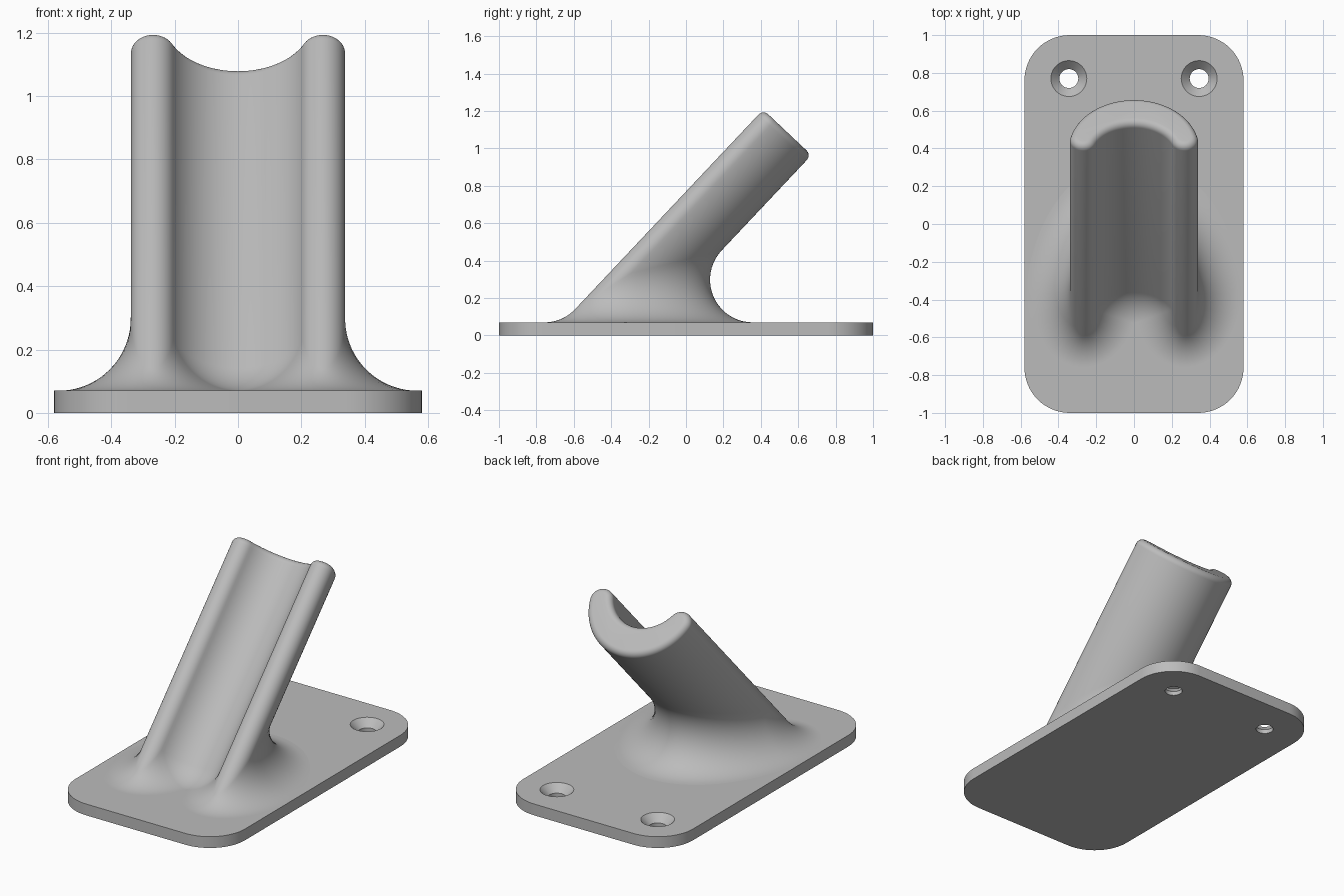
import bpy
import bmesh
from math import sin, cos, pi, radians, atan2, sqrt
from mathutils import Vector

cube = bpy.data.objects.get("Cube")
if cube:
    bpy.data.objects.remove(cube, do_unlink=True)

grey = bpy.data.materials.new("plain grey")
grey.use_nodes = True
grey.diffuse_color = (0.5, 0.5, 0.5, 1)
grey.node_tree.nodes["Principled BSDF"].inputs["Base Color"].default_value = (0.5, 0.5, 0.5, 1)

PLATE_TOP = 0.07
HALF_X, HALF_Y, CORNER = 0.58, 1.0, 0.24


def make_object(name, bm):
    bmesh.ops.remove_doubles(bm, verts=bm.verts[:], dist=1e-5)
    bmesh.ops.recalc_face_normals(bm, faces=bm.faces[:])
    mesh = bpy.data.meshes.new(name)
    bm.to_mesh(mesh)
    bm.free()
    mesh.materials.append(grey)
    obj = bpy.data.objects.new(name, mesh)
    bpy.context.collection.objects.link(obj)
    return obj


def activate(obj):
    bpy.ops.object.select_all(action="DESELECT")
    obj.select_set(True)
    bpy.context.view_layer.objects.active = obj


def loft(bm, rings, cap_start=False, cap_end=False):
    loops = [[bm.verts.new(p) for p in ring] for ring in rings]
    count = len(loops[0])
    for lower, upper in zip(loops, loops[1:]):
        for i in range(count):
            j = (i + 1) % count
            bm.faces.new((lower[i], lower[j], upper[j], upper[i]))
    if cap_start:
        bm.faces.new(loops[0][::-1])
    if cap_end:
        bm.faces.new(loops[-1])


# Base plate with rounded corners
outline = []
for quarter, (sx, sy) in enumerate(((1, 1), (-1, 1), (-1, -1), (1, -1))):
    for k in range(17):
        t = (quarter + k / 16) * pi / 2
        outline.append((sx * (HALF_X - CORNER) + CORNER * cos(t),
                        sy * (HALF_Y - CORNER) + CORNER * sin(t)))
bm = bmesh.new()
loft(bm, [[(x, y, z) for x, y in outline] for z in (0, PLATE_TOP)], True, True)
plate = make_object("base_plate", bm)

# Countersunk screw holes
for side in (-1, 1):
    bm = bmesh.new()
    steps = ((0.05, -0.05), (0.05, 0.025), (0.095, PLATE_TOP), (0.095, 0.1))
    loft(bm, [[(side * 0.345 + r * cos(2 * pi * i / 40), 0.77 + r * sin(2 * pi * i / 40), z)
               for i in range(40)] for r, z in steps], True, True)
    cutter = make_object("screw_hole_cutter", bm)
    cutter.hide_render = True
    cut = plate.modifiers.new("screw hole", "BOOLEAN")
    cut.operation = "DIFFERENCE"
    cut.solver = "EXACT"
    cut.object = cutter
    activate(plate)
    bpy.ops.object.modifier_apply(modifier=cut.name)
    bpy.data.objects.remove(cutter, do_unlink=True)
activate(plate)
bpy.ops.object.shade_smooth_by_angle(angle=radians(30))

# Channel cross-section: outer arc, two rounded lips and the groove between them
OUTER, GROOVE, DEPTH, THICK = 0.345, 0.228, 0.167, 0.355
outer_c = OUTER - THICK
groove_c = GROOVE - DEPTH
lip = ((OUTER**2 - GROOVE**2 + groove_c**2 - outer_c**2)
       / (2 * (OUTER + GROOVE - groove_c + outer_c)))
lip_x = sqrt((OUTER - lip)**2 - (lip + outer_c)**2)
a_out = atan2(-lip - outer_c, lip_x)
a_groove = atan2(-lip - groove_c, lip_x)

section = []  # pairs of position and outward normal


def add_arc(cx, cv, r, start, end, steps, inward=1):
    for k in range(steps):
        t = start + (end - start) * k / steps
        d = Vector((cos(t), sin(t)))
        section.append((Vector((cx, cv)) + r * d, d * inward))


add_arc(0, outer_c, OUTER, -pi - a_out, a_out, 56)
add_arc(lip_x, -lip, lip, a_out, a_groove + pi, 20)
add_arc(0, groove_c, GROOVE, a_groove, -pi - a_groove, 36, -1)
add_arc(-lip_x, -lip, lip, -a_groove, pi - a_out, 20)

# Leaning frame of the channel
TILT = radians(46.7)
along = Vector((0, cos(TILT), sin(TILT)))
up = Vector((0, -sin(TILT), cos(TILT)))
LENGTH, OFFSET, RIM = 1.162, 0.528, 0.037
FILLET = GROOVE
down = Vector((0, 0, -1))


def place(p, s):
    return Vector((p.x, 0, 0)) + up * (p.y + OFFSET) + along * s


# Foot fillet swept by a ball, straight channel, then rounded end rim
columns = []
for p, d in section:
    normal = Vector((d.x, 0, 0)) + up * d.y
    centre = place(p, 0) + normal * FILLET
    centre += along * ((PLATE_TOP + FILLET - centre.z) / along.z)
    column = []
    angle = down.angle(-normal)
    for k in range(21):
        t = k / 20
        ray = (down * sin((1 - t) * angle) - normal * sin(t * angle)) / sin(angle)
        column.append(centre + ray * FILLET)
    for k in range(9):
        t = k / 8 * pi / 2
        column.append(place(p - d * RIM * (1 - cos(t)), LENGTH - RIM + RIM * sin(t)))
    columns.append(column)
bm = bmesh.new()
loft(bm, list(zip(*columns)), cap_end=True)
channel = make_object("leaning_channel", bm)
activate(channel)
bpy.ops.object.shade_smooth_by_angle(angle=radians(40))
